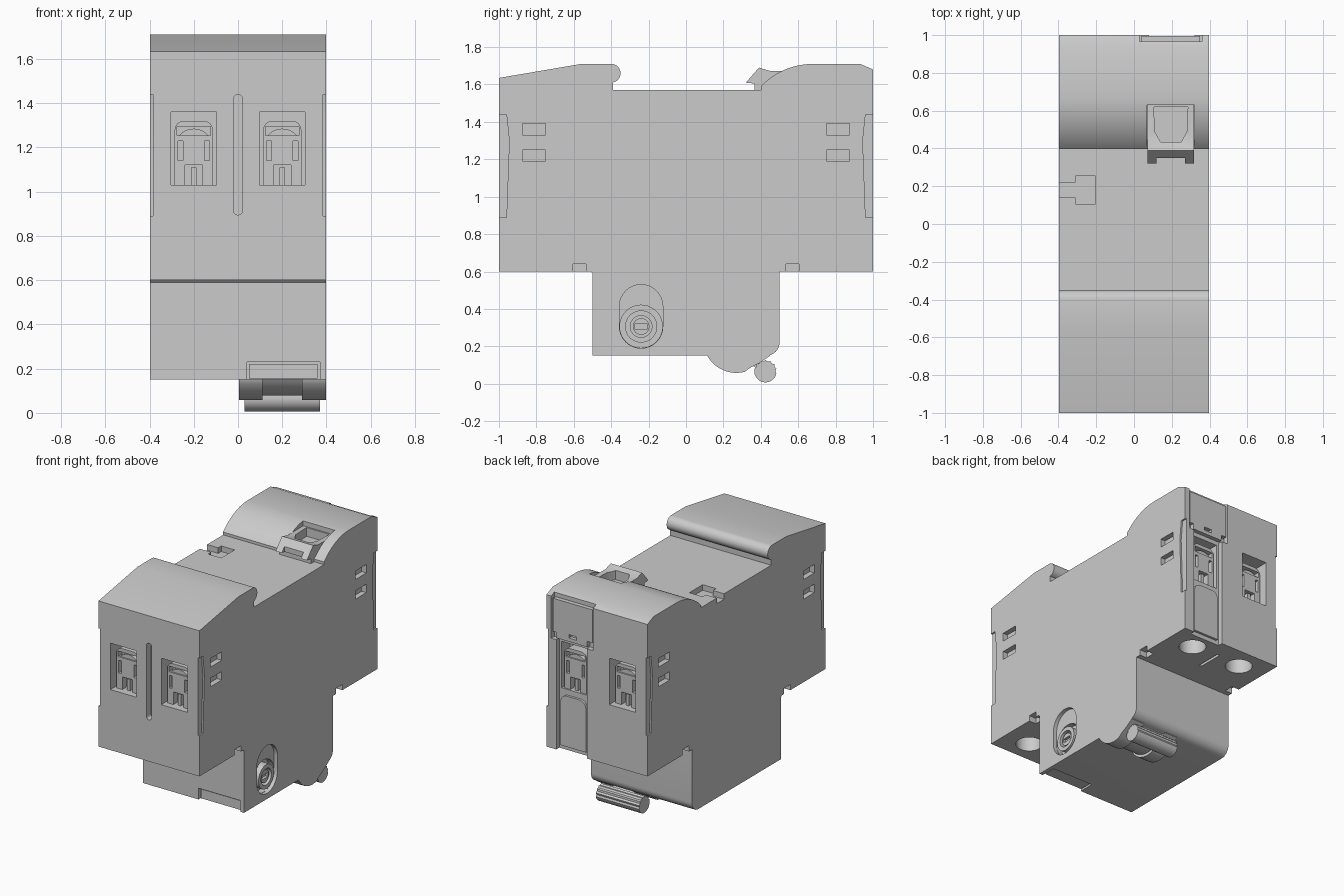
import bpy, bmesh
from math import sin, cos, radians
from mathutils import Vector

cube = bpy.data.objects.get("Cube")
if cube:
    bpy.data.objects.remove(cube, do_unlink=True)


def arc(cx, cy, r, start, end, steps=10):
    angles = [radians(start + (end - start) * i / steps) for i in range(steps + 1)]
    return [(cx + r * cos(a), cy + r * sin(a)) for a in angles]


def circle(cx, cy, r, sides=40):
    return arc(cx, cy, r, 0, 360, sides)[:-1]


def rect(u0, u1, v0, v1):
    return [(u0, v0), (u1, v0), (u1, v1), (u0, v1)]


def stadium(u, v0, v1, r):
    return arc(u, v1 - r, r, 0, 180, 16) + arc(u, v0 + r, r, 180, 360, 16)


def prism(name, points, axis, a, b):
    """Extrude a 2D outline along an axis from a to b."""
    place = {"x": lambda p, t: (t, p[0], p[1]),
             "y": lambda p, t: (p[0], t, p[1]),
             "z": lambda p, t: (p[0], p[1], t)}[axis]
    bm = bmesh.new()
    ends = [[bm.verts.new(place(p, t)) for p in points] for t in (a, b)]
    for ring in ends:
        bm.faces.new(ring)
    n = len(points)
    for i in range(n):
        j = (i + 1) % n
        bm.faces.new((ends[0][i], ends[0][j], ends[1][j], ends[1][i]))
    bmesh.ops.recalc_face_normals(bm, faces=bm.faces)
    mesh = bpy.data.meshes.new(name)
    bm.to_mesh(mesh)
    bm.free()
    obj = bpy.data.objects.new(name, mesh)
    bpy.context.collection.objects.link(obj)
    parts.append(obj)
    return obj


def cut(target, points, axis, a, b):
    cutter = prism("cutter", points, axis, a, b)
    parts.remove(cutter)
    mod = target.modifiers.new("cut", "BOOLEAN")
    mod.operation, mod.solver, mod.object = "DIFFERENCE", "EXACT", cutter
    with bpy.context.temp_override(object=target, active_object=target):
        bpy.ops.object.modifier_apply(modifier=mod.name)
    bpy.data.objects.remove(cutter, do_unlink=True)


parts = []

# Housing side profile, extruded across the width
profile = [(-1, 0.6), (-1, 1.635), (-0.56, 1.71)]
profile += arc(-0.4, 1.66, 0.05, 90, -78, 14)
profile += [(-0.39, 1.57), (0.4, 1.57)]
profile += arc(0.68, 1.323, 0.387, 136.4, 90, 14)
profile += [(0.93, 1.71), (1, 1.68), (1, 0.6), (0.5, 0.6)]
profile += arc(0.43, 0.22, 0.07, 0, -90, 8)
profile += [(-0.5, 0.15), (-0.5, 0.59), (-0.51, 0.6)]
body = prism("housing", profile, "x", -0.397, 0.397)

# Grooves: one on the front centre, half grooves on the four upright edges
cut(body, stadium(0, 0.895, 1.44, 0.02), "y", -1.02, -0.95)
for sx in (-1, 1):
    for sy in (-1, 1):
        groove = [(sy * y, z) for y, z in
                  ((1.02, 0.89), (0.96, 0.89), (0.945, 1.3), (0.96, 1.44), (1.02, 1.44))]
        cut(body, groove, "x", sx * 0.385, sx * 0.42)
        # Wedge pockets and shelf notches on the sides
        for z0, z1 in ((1.33, 1.39), (1.19, 1.25)):
            low, high = sorted((sy * 0.75, sy * 0.875))
            cut(body, rect(low, high, z0, z1), "x", sx * 0.36, sx * 0.42)
        low, high = sorted((sy * 0.535, sy * 0.605))
        cut(body, rect(low, high, 0.58, 0.64), "x", sx * 0.34, sx * 0.42)

# Screw access holes and slots under both shelves
for sy in (-1, 1):
    for x in (-0.2, 0.2):
        cut(body, circle(x, sy * 0.84, 0.09), "z", 0.58, 0.72)
    low, high = sorted((sy * 0.68, sy * 0.87))
    cut(body, rect(-0.01, 0.01, low, high), "z", 0.58, 0.63)

# T-shaped slot on the deck
cut(body, [(-0.42, 0.14), (-0.31, 0.14), (-0.31, 0.105), (-0.205, 0.105),
           (-0.205, 0.255), (-0.31, 0.255), (-0.31, 0.22), (-0.42, 0.22)],
    "z", 1.53, 1.6)

# Back channel with its arched panel and the label cover above it
cut(body, rect(0.08, 0.32, 0.58, 1.4), "y", 0.965, 1.02)
cut(body, rect(0.03, 0.36, 1.38, 1.73), "y", 0.965, 1.02)
panel = [(0.1, 0.63), (0.3, 0.63)] + arc(0.25, 0.94, 0.05, 0, 90, 6)
panel += arc(0.15, 0.94, 0.05, 90, 180, 6)
prism("channel_panel", panel, "y", 0.95, 0.982)
cover = prism("label_cover", [(0.04, 1.43), (0.08, 1.43), (0.08, 1.39), (0.32, 1.39),
                              (0.32, 1.43), (0.35, 1.43), (0.35, 1.665), (0.04, 1.665)],
              "y", 0.95, 0.995)
cut(cover, rect(0.165, 0.225, 1.415, 1.44), "y", 0.97, 1.02)


# Plug terminals, two on the front and two on the back
def terminal(x, side):
    cut(body, rect(x - 0.103, x + 0.103, 1.03, 1.36), "y", side * 0.87, side * 1.03)
    outline = [(x - 0.086, 1.02), (x + 0.086, 1.02)]
    outline += arc(x + 0.046, 1.28, 0.04, 0, 90, 6)
    outline += arc(x - 0.046, 1.28, 0.04, 90, 180, 6)
    plug = prism("terminal_plug", outline, "y", side * 0.86, side * 0.955)
    for u, w, z0, z1 in ((0, 0.075, 1.255, 1.295), (-0.06, 0.011, 1.14, 1.23),
                         (0.06, 0.011, 1.14, 1.23), (0, 0.04, 1.0, 1.12)):
        cut(plug, rect(x + u - w, x + u + w, z0, z1), "y", side * 0.91, side * 1)
    lens = arc(x, 1.20, 0.085, 35, 145, 12)
    prism("terminal_lip", lens, "y", side * 0.9, side * 0.945)
    prism("terminal_rib", rect(x - 0.012, x + 0.012, 1.02, 1.11), "y",
          side * 0.9, side * 0.945)


for x in (-0.2, 0.2):
    for side in (-1, 1):
        terminal(x, side)

# Indicator window frame set into the rear hump
cut(body, rect(0.07, 0.32, 0.38, 0.63), "z", 1.6, 1.75)
frame = prism("window_frame", [(0.32, 1.61), (0.39, 1.69), (0.45, 1.672), (0.63, 1.672),
                               (0.63, 1.56), (0.365, 1.56), (0.365, 1.605)],
              "x", 0.072, 0.318)
cut(frame, [(0.105, 0.62), (0.285, 0.62), (0.28, 0.49), (0.25, 0.435),
            (0.14, 0.435), (0.11, 0.49)], "z", 1.61, 1.75)
cut(frame, rect(0.12, 0.27, 0.3, 0.35), "z", 1.5, 1.75)

# Side screw: recessed stadium, pocket, ring and slotted head
cut(body, stadium(-0.24, 0.19, 0.53, 0.116), "x", 0.37, 0.42)
cut(body, circle(-0.24, 0.306, 0.114), "x", 0.33, 0.42)
ring = prism("screw_ring", circle(-0.24, 0.306, 0.086), "x", 0.31, 0.39)
cut(ring, circle(-0.24, 0.306, 0.058), "x", 0.35, 0.42)
head = prism("screw_head", circle(-0.24, 0.306, 0.044), "x", 0.33, 0.38)
cut(head, rect(-0.275, -0.205, 0.292, 0.32), "x", 0.36, 0.42)

# Rail latch: slider end at the front, flanges below, ribbed pull at the back
cut(body, rect(0.04, 0.37, 0.13, 0.23), "y", -0.52, -0.39)
prism("latch_slider", rect(0.05, 0.36, 0.155, 0.22), "y", -0.485, -0.38)
bulge = [(0.11, 0.17)] + arc(0.27, 0.238, 0.18, 210, 284, 12)
bulge += [(0.35, 0.09), (0.39, 0.11), (0.45, 0.15), (0.45, 0.17)]
for x0, x1 in ((0.005, 0.11), (0.29, 0.397)):
    prism("latch_flange", bulge, "x", x0, x1)
prism("latch_core", [(y, z + 0.02) for y, z in bulge], "x", 0.1, 0.3)
prism("latch_arm", [(0.28, 0.08), (0.31, 0.11), (0.4, 0.12), (0.4, 0.07), (0.35, 0.1)],
      "x", 0.09, 0.31)
grip = []
for i in range(28):
    r = 0.06 if i % 2 or i < 14 else 0.053
    grip += arc(0.425, 0.067, r, 180 + i * 360 / 28, 180, 1)[:1]
prism("latch_pull", grip, "x", 0.03, 0.37)

# Smooth shading that keeps hard edges
bpy.ops.object.select_all(action="DESELECT")
for obj in parts:
    obj.select_set(True)
bpy.context.view_layer.objects.active = body
bpy.ops.object.shade_smooth_by_angle(angle=radians(30))
